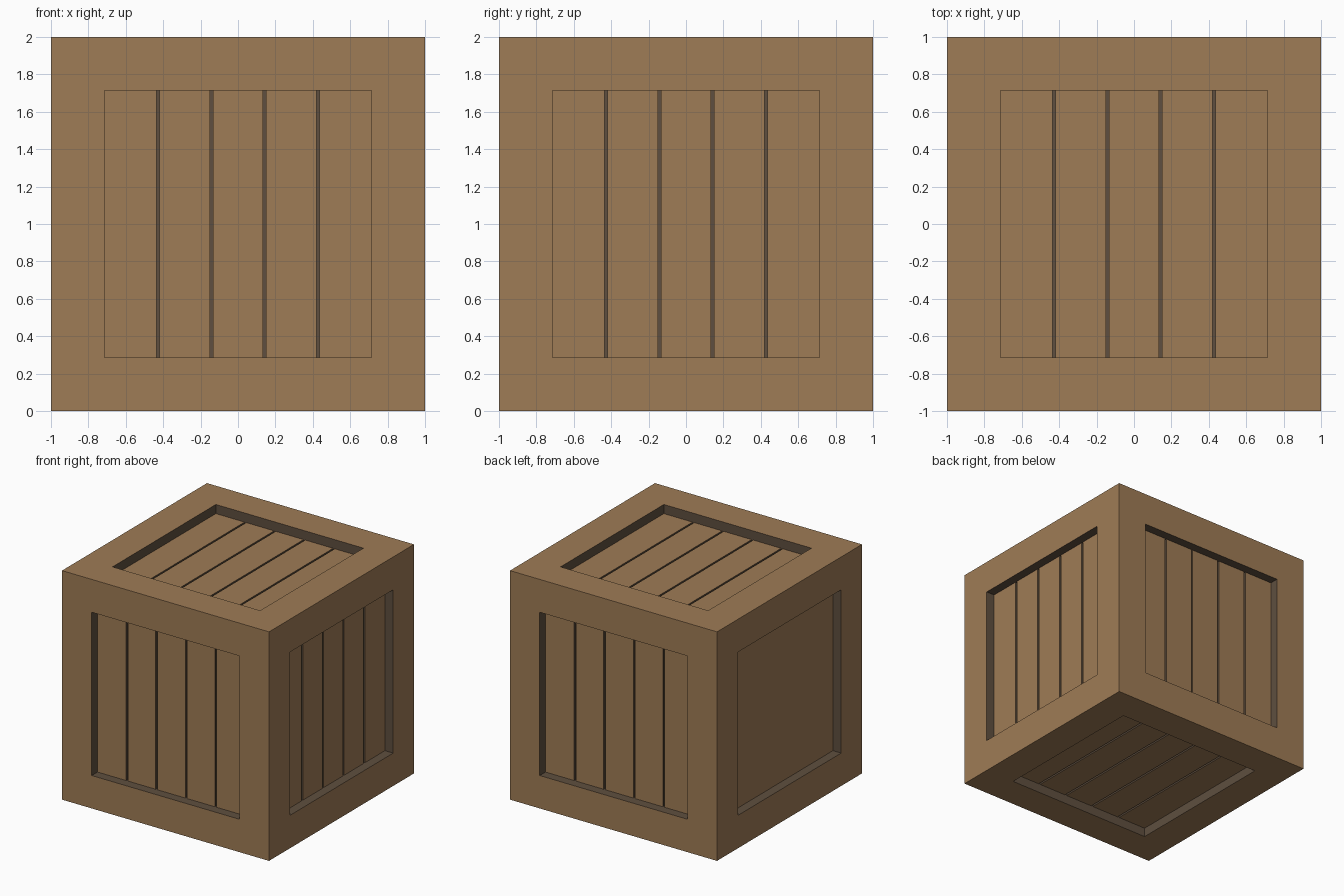
import bpy
import bmesh
from math import pi
from mathutils import Matrix, Vector

HALF = 1.0       # half the crate's side
OPEN = 0.713     # half the width of each opening
DEPTH = 0.08     # plank face below the frame
FLOOR = 0.10     # groove floor below the frame
GAP = 0.016      # groove between planks

cube = bpy.data.objects.get("Cube")
if cube:
    bpy.data.objects.remove(cube, do_unlink=True)


def make_material(name, color):
    mat = bpy.data.materials.new(name)
    mat.use_nodes = True
    mat.diffuse_color = color
    mat.node_tree.nodes["Principled BSDF"].inputs["Base Color"].default_value = color
    return mat


WOOD = make_material("wood", (0.345, 0.2, 0.092, 1))
DARK = make_material("dark wood", (0.114, 0.078, 0.05, 1))


def add_object(name, bm):
    mesh = bpy.data.meshes.new(name)
    bm.to_mesh(mesh)
    bm.free()
    mesh.materials.append(WOOD)
    mesh.materials.append(DARK)
    obj = bpy.data.objects.new(name, mesh)
    obj.location.z = HALF
    bpy.context.collection.objects.link(obj)
    return obj


# Frame: a cube with a dark recess sunk into every side
bm = bmesh.new()
bmesh.ops.create_cube(bm, size=2 * HALF)
panels = list(bm.faces)
bmesh.ops.inset_individual(bm, faces=panels, thickness=HALF - OPEN, use_even_offset=True)
for face in panels:
    normal = face.normal.copy()
    floor = bmesh.ops.extrude_discrete_faces(bm, faces=[face])["faces"][0]
    bmesh.ops.translate(bm, verts=floor.verts, vec=-normal * FLOOR)
bm.normal_update()
for face in bm.faces:
    outermost = max(abs(c) for c in face.calc_center_median())
    face.material_index = 0 if outermost > HALF - 0.001 else 1
add_object("crate_frame", bm)


# Planks: boards facing the front, turned to each side; edges are dark
def add_planks(name, count, rotation):
    bm = bmesh.new()
    pitch = 2 * OPEN / count
    for i in range(count):
        left = -OPEN + i * pitch + (GAP / 2 if i > 0 else 0)
        right = -OPEN + (i + 1) * pitch - (GAP / 2 if i < count - 1 else 0)
        place = Matrix.Translation(Vector(((left + right) / 2, -HALF + (DEPTH + FLOOR) / 2, 0)))
        size = Matrix.Diagonal((right - left, FLOOR - DEPTH, 2 * OPEN, 1))
        bmesh.ops.create_cube(bm, size=1, matrix=place @ size)
    bm.normal_update()
    for face in bm.faces:
        face.material_index = 0 if face.normal.y < -0.5 else 1
    add_object(name, bm).rotation_euler = rotation


add_planks("front_planks", 5, (0, 0, 0))
add_planks("right_planks", 5, (0, 0, pi / 2))
add_planks("back_planks", 5, (0, 0, pi))
add_planks("left_panel", 1, (0, 0, -pi / 2))
add_planks("top_planks", 5, (-pi / 2, 0, 0))
add_planks("bottom_planks", 5, (pi / 2, 0, 0))
